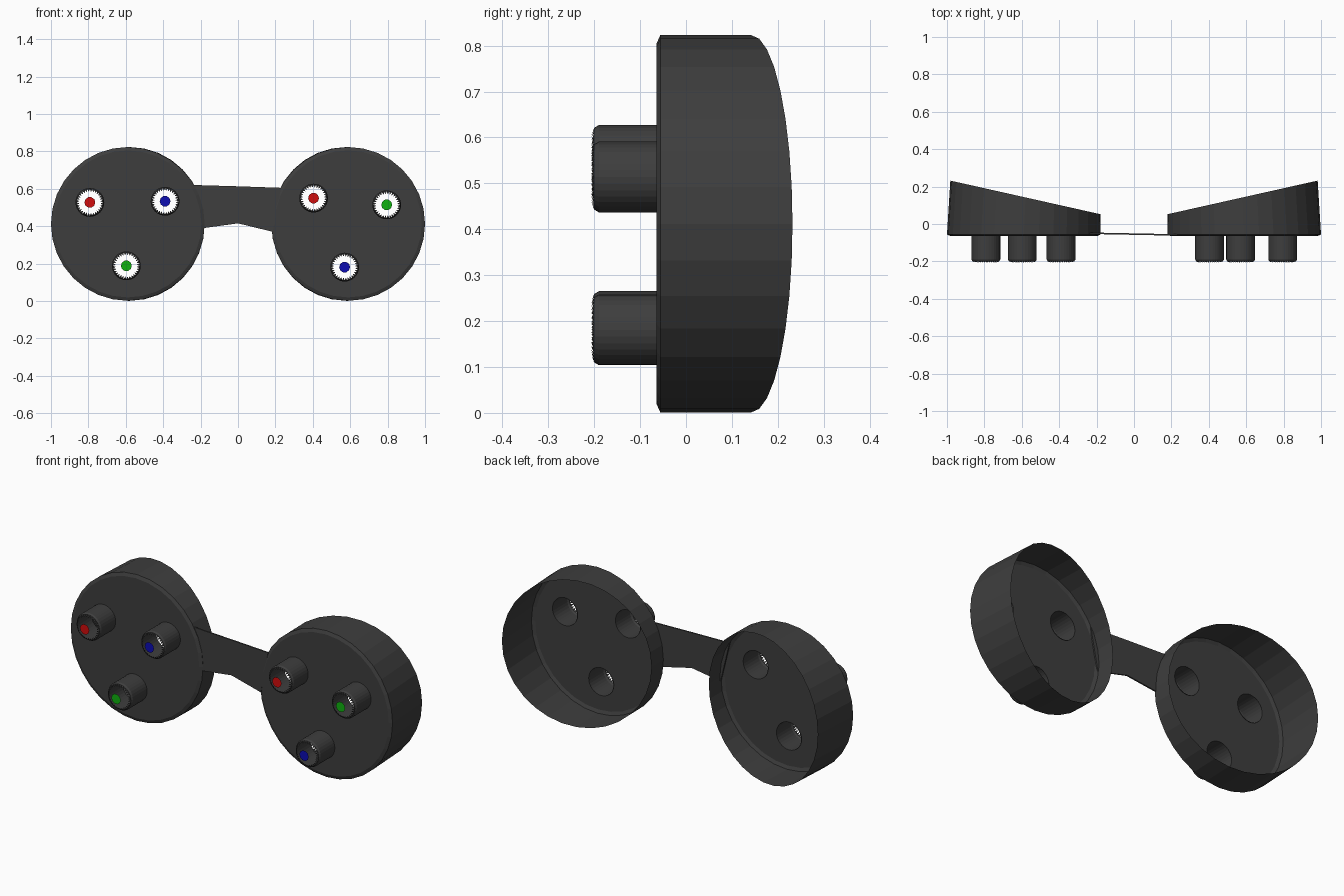
import bpy, bmesh, math
from mathutils import Vector

if "Cube" in bpy.data.objects:
    bpy.data.objects.remove(bpy.data.objects["Cube"])

N = 32
FRONT = -0.06
CUP_R, CUP_Z, CUP_X = 0.411, 0.412, 0.589
TUBE_R = 0.077


def material(name, rgb):
    m = bpy.data.materials.new(name)
    m.diffuse_color = (*rgb, 1)
    m.use_nodes = True
    m.node_tree.nodes["Principled BSDF"].inputs["Base Color"].default_value = m.diffuse_color
    return m


charcoal = material("charcoal", (0.048, 0.048, 0.048))
red = material("red", (0.64, 0.004, 0.004))
green = material("green", (0.005, 0.44, 0.005))
blue = material("blue", (0.004, 0.004, 0.45))


def finish(bm, name, mat):
    me = bpy.data.meshes.new(name)
    bm.to_mesh(me)
    bm.free()
    ob = bpy.data.objects.new(name, me)
    me.materials.append(mat)
    bpy.context.collection.objects.link(ob)
    return ob


def ring(bm, x, z, r, y, n=N, phase=0.0):
    """Circle of vertices facing the front, at depth y."""
    return [bm.verts.new((x + r * math.cos(2 * math.pi * (i + phase) / n), y,
                          z + r * math.sin(2 * math.pi * (i + phase) / n)))
            for i in range(n)]


def bridge_rings(bm, front, back):
    n = len(front)
    for i in range(n):
        j = (i + 1) % n
        bm.faces.new((front[i], front[j], back[j], back[i]))


def loop_edges(bm, vs):
    return [bm.edges.new((vs[i], vs[(i + 1) % len(vs)])) for i in range(len(vs))]


def cup(name, side, holes):
    # open shell with a slanted rear edge, front plate pierced by the tubes
    bm = bmesh.new()
    cx = side * CUP_X
    outer = ring(bm, cx, CUP_Z, CUP_R, FRONT + 0.004)
    back = ring(bm, cx, CUP_Z, CUP_R, 0)
    for v in back:
        out = side * (v.co.x - cx) / CUP_R
        v.co.y = 0.142 + 0.09 * out
        v.co.x -= side * 0.009 * (out + 1)
    bridge_rings(bm, outer, back)
    inner = ring(bm, cx, CUP_Z, CUP_R - 0.018, FRONT - 0.004)
    bridge_rings(bm, inner, outer)
    edges = [bm.edges.get((inner[i], inner[(i + 1) % N])) for i in range(N)]
    for x, z in holes:
        edges += loop_edges(bm, ring(bm, x, z, TUBE_R, FRONT - 0.004))
    bmesh.ops.triangle_fill(bm, use_beauty=True, use_dissolve=False,
                            edges=edges, normal=Vector((0, -1, 0)))
    bmesh.ops.recalc_face_normals(bm, faces=bm.faces[:])
    bm.normal_update()
    if sum(f.normal.y * f.calc_area() for f in bm.faces) > 0:
        bmesh.ops.reverse_faces(bm, faces=bm.faces[:])
    return finish(bm, name, charcoal)


def tube(name, x, z):
    # hollow barrel with a ring of small teeth around its open mouth
    bm = bmesh.new()
    base = ring(bm, x, z, TUBE_R, FRONT)
    shoulder = ring(bm, x, z, TUBE_R, -0.19)
    lip = ring(bm, x, z, 0.071, -0.2)
    tips = ring(bm, x, z, 0.057, -0.206, phase=0.5)
    bridge_rings(bm, shoulder, base)
    bridge_rings(bm, lip, shoulder)
    for i in range(N):
        bm.faces.new((lip[i], tips[i], lip[(i + 1) % N]))
    return finish(bm, name, charcoal)


def dot(name, x, z, y, mat):
    # floating coloured disc in front of a tube
    bm = bmesh.new()
    bm.faces.new(ring(bm, x, z, 0.029, y, n=10))
    return finish(bm, name, mat)


# position of every tube and the colour and depth of its disc
layout = {
    "left": (-1, [(-0.792, 0.527, -0.23, red), (-0.39, 0.533, -0.23, blue),
                  (-0.597, 0.188, -0.23, green)]),
    "right": (1, [(0.404, 0.55, -0.232, red), (0.795, 0.514, -0.225, green),
                  (0.57, 0.181, -0.228, blue)]),
}
for label, (side, spots) in layout.items():
    cup(label + "_cup", side, [(x, z) for x, z, _, _ in spots])
    for x, z, y, mat in spots:
        tube(f"{label}_{mat.name}_tube", x, z)
        dot(f"{label}_{mat.name}_disc", x, z, y, mat)

# thin nose bridge between the cups, notched along the bottom
bm = bmesh.new()
outline = [(-0.238, 0.62), (-0.182, 0.39), (0, 0.415), (0.185, 0.37), (0.23, 0.605), (0, 0.613)]
front = [bm.verts.new((x, -0.058 - 0.02 * x, z)) for x, z in outline]
rear = [bm.verts.new(v.co + Vector((0, 0.008, 0))) for v in front]
bm.faces.new(front)
bm.faces.new(rear[::-1])
bridge_rings(bm, front, rear)
bmesh.ops.recalc_face_normals(bm, faces=bm.faces[:])
finish(bm, "nose_bridge", charcoal)
